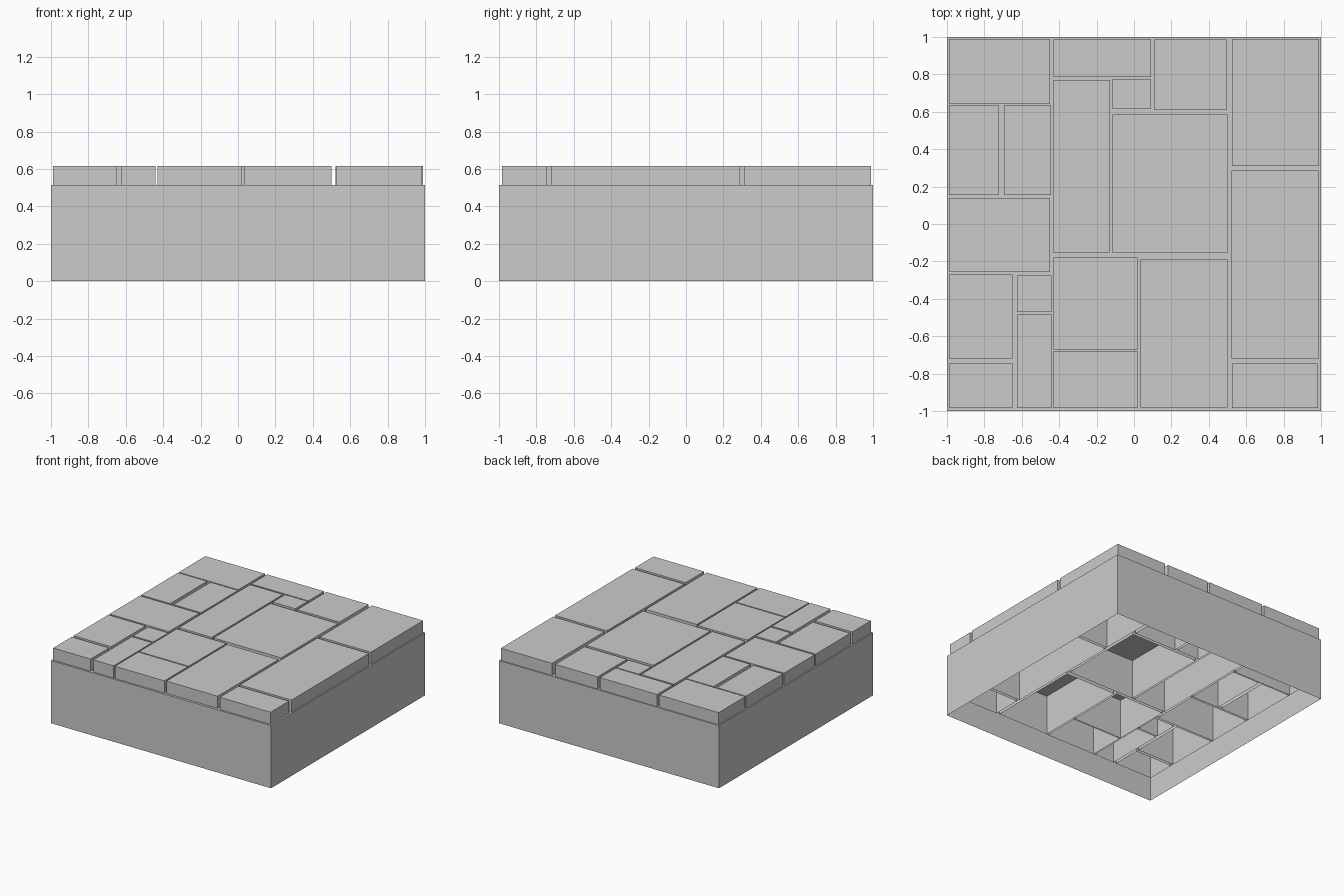
import bpy, bmesh
from mathutils import Matrix, Vector


def open_box(name, x0, x1, y0, y1, z0, z1):
    """Box with its bottom face left open."""
    bm = bmesh.new()
    bmesh.ops.create_cube(bm, size=1)
    bm.normal_update()
    bottom = [f for f in bm.faces if f.normal.z < -0.5]
    bmesh.ops.delete(bm, geom=bottom, context='FACES_ONLY')
    size = Vector((x1 - x0, y1 - y0, z1 - z0))
    bm.transform(Matrix.Diagonal(size.to_4d()))
    mesh = bpy.data.meshes.new(name)
    bm.to_mesh(mesh)
    bm.free()
    ob = bpy.data.objects.new(name, mesh)
    ob.location = ((x0 + x1) / 2, (y0 + y1) / 2, (z0 + z1) / 2)
    bpy.context.collection.objects.link(ob)
    return ob


# Base block, hollow underneath
open_box("base", -1, 1, -1, 1, 0, 0.515)

# Paving stones as x0, x1, y0, y1; each reaches down through the base top
stones = [
    # left column
    (-0.99, -0.45, 0.645, 0.99),
    (-0.99, -0.725, 0.155, 0.635),
    (-0.695, -0.445, 0.155, 0.635),
    (-0.99, -0.45, -0.255, 0.14),
    (-0.99, -0.65, -0.72, -0.27),
    (-0.99, -0.65, -0.985, -0.745),
    (-0.625, -0.44, -0.47, -0.275),
    (-0.625, -0.44, -0.985, -0.485),
    # middle columns
    (-0.43, 0.09, 0.785, 0.99),
    (0.11, 0.495, 0.61, 0.99),
    (-0.43, -0.13, -0.155, 0.77),
    (-0.115, 0.09, 0.615, 0.775),
    (-0.115, 0.5, -0.155, 0.585),
    (-0.43, 0.02, -0.67, -0.18),
    (-0.43, 0.02, -0.985, -0.68),
    (0.035, 0.5, -0.98, -0.19),
    # right column
    (0.525, 0.99, 0.31, 0.99),
    (0.52, 0.99, -0.72, 0.285),
    (0.525, 0.985, -0.985, -0.745),
]
for i, rect in enumerate(stones, 1):
    open_box(f"paving_stone_{i:02d}", *rect, 0.187, 0.615)
